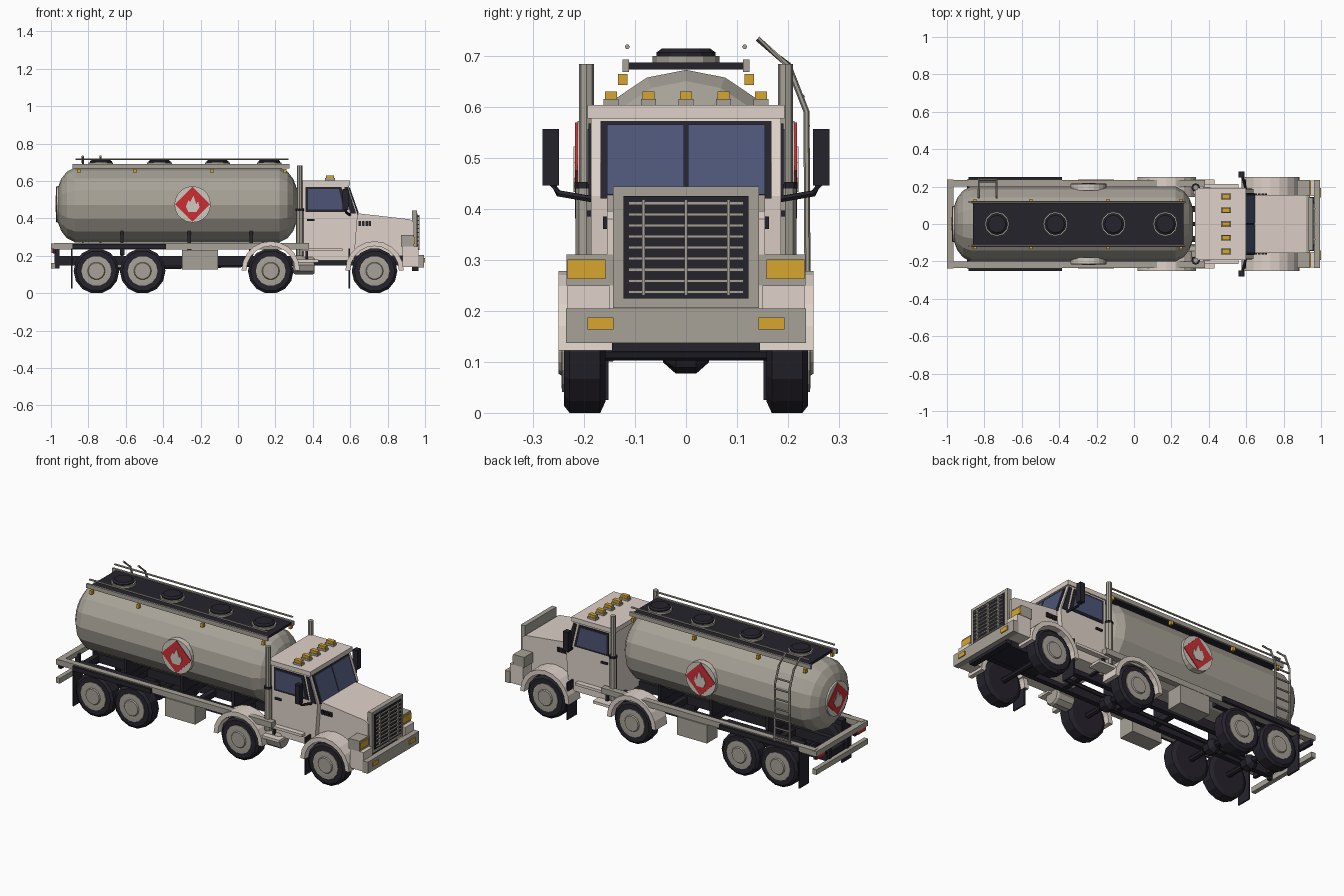
import bpy, bmesh
from math import sin, cos, pi
from mathutils import Vector


def material(name, r, g, b):
    m = bpy.data.materials.new(name)
    m.diffuse_color = [(c / 255) ** 2.2 for c in (r, g, b)] + [1]
    return m


CAB = material("cab_paint", 222, 209, 200)
GREY = material("warm_grey", 166, 161, 150)
DARK = material("dark", 42, 40, 48)
AMBER = material("amber", 214, 164, 50)
RED = material("red", 200, 50, 56)
GLASS = material("glass", 78, 86, 118)
PALE = material("sign_grey", 205, 200, 190)


def finish(name, bm, mat, mirror):
    bmesh.ops.recalc_face_normals(bm, faces=bm.faces)
    me = bpy.data.meshes.new(name)
    bm.to_mesh(me)
    bm.free()
    me.materials.append(mat)
    ob = bpy.data.objects.new(name, me)
    bpy.context.collection.objects.link(ob)
    if mirror:
        mod = ob.modifiers.new("mirror", "MIRROR")
        mod.use_axis = (False, True, False)
        mod.use_clip = False
        mod.use_mirror_merge = False
    return ob


def loft(name, rings, mat, mirror=False):
    """Skin equal-sized rings of points and cap both ends."""
    bm = bmesh.new()
    vs = [[bm.verts.new(p) for p in r] for r in rings]
    n = len(vs[0])
    for a, b in zip(vs, vs[1:]):
        for i in range(n):
            j = (i + 1) % n
            bm.faces.new((a[i], a[j], b[j], b[i]))
    bm.faces.new(vs[0])
    bm.faces.new(vs[-1])
    return finish(name, bm, mat, mirror)


def prism(name, pts, d0, d1, mat, mirror=False, axis="y"):
    """Extrude an outline: (x, z) along y, or (y, z) along x."""
    put = (lambda p, d: (p[0], d, p[1])) if axis == "y" else (lambda p, d: (d, p[0], p[1]))
    return loft(name, [[put(p, d) for p in pts] for d in (d0, d1)], mat, mirror)


def box(name, x0, x1, y0, y1, z0, z1, mat, mirror=False):
    return prism(name, [(x0, z0), (x1, z0), (x1, z1), (x0, z1)], y0, y1, mat, mirror)


def lathe(name, prof, c, axis, n, mat, mirror=False, phase=0.0):
    """Revolve (offset, radius) pairs about an axis through c."""
    rings = []
    for d, r in prof:
        ring = []
        for i in range(n):
            t = 2 * pi * i / n + phase
            u, v = r * cos(t), r * sin(t)
            o = {"x": (d, u, v), "y": (u, d, v), "z": (u, v, d)}[axis]
            ring.append(Vector(c) + Vector(o))
        rings.append(ring)
    return loft(name, rings, mat, mirror)


def tube(name, path, r, mat, mirror=False, n=6):
    """Round tube along a short path of points."""
    path = [Vector(p) for p in path]
    rings = []
    for i, p in enumerate(path):
        d = (path[min(i + 1, len(path) - 1)] - path[max(i - 1, 0)]).normalized()
        a = d.cross(Vector((0, 0, 1)) if abs(d.z) < 0.75 else Vector((1, 0, 0))).normalized()
        b = d.cross(a)
        rings.append([p + r * (a * cos(2 * pi * k / n) + b * sin(2 * pi * k / n)) for k in range(n)])
    return loft(name, rings, mat, mirror)


# wheels and axles
WH = 14
for x in (-0.757, -0.51, 0.175, 0.73):
    c = (x, 0, 0.119)
    ph = pi / WH + pi / 2
    lathe("tire", [(0.158, 0.1), (0.168, 0.122), (0.228, 0.122), (0.239, 0.108)], c, "y", WH, DARK, True, ph)
    lathe("wheel_rim", [(0.2, 0.08), (0.243, 0.08), (0.244, 0.062)], c, "y", WH, GREY, True, ph)
    lathe("wheel_hub", [(0.24, 0.05), (0.25, 0.043)], c, "y", WH, GREY, True, ph)
    lathe("axle", [(-0.17, 0.016), (0.17, 0.016)], c, "y", 8, DARK)
    if x < 0.5:
        lathe("differential", [(-0.045, 0.02), (-0.02, 0.042), (0.02, 0.042), (0.045, 0.02)], c, "y", 8, DARK)

# chassis
box("chassis_rail", -0.97, 0.96, 0.065, 0.095, 0.148, 0.2, DARK, True)
for x in (-0.95, -0.64, -0.2, 0.05, 0.4, 0.9):
    box("cross_member", x - 0.015, x + 0.015, -0.07, 0.07, 0.155, 0.19, DARK)
box("front_cross_member", 0.93, 0.965, -0.145, 0.145, 0.12, 0.15, DARK)
tube("drive_shaft", [(-0.75, 0, 0.13), (0.45, 0, 0.16)], 0.012, DARK)
box("engine_sump", 0.6, 0.9, -0.065, 0.065, 0.15, 0.22, DARK)

# side frame, rear bumper and mudguards
box("side_frame", -0.985, 0.38, 0.2, 0.235, 0.235, 0.268, GREY, True)
box("rear_frame", -1.0, -0.965, -0.237, 0.237, 0.237, 0.266, GREY)
box("rear_bumper", -1.0, -0.975, -0.237, 0.237, 0.132, 0.162, GREY)
box("bumper_bracket", -0.98, -0.955, 0.07, 0.09, 0.132, 0.25, DARK, True)
box("tail_light_panel", -0.99, -0.975, 0.13, 0.225, 0.212, 0.24, DARK, True)
box("tail_light", -0.997, -0.985, 0.15, 0.22, 0.215, 0.238, RED, True)
box("rear_mudguard", -0.885, -0.385, 0.16, 0.25, 0.236, 0.262, DARK, True)
for x in (-0.89, 0.595):
    box("mud_flap", x - 0.004, x + 0.004, 0.152, 0.238, 0.025, 0.24, DARK, True)
for x in (-0.62, -0.26, 0.07):
    box("tank_saddle", x - 0.009, x + 0.009, -0.145, 0.145, 0.2, 0.335, DARK)
    box("saddle_outrigger", x - 0.012, x + 0.012, -0.205, 0.205, 0.205, 0.24, DARK)
box("tool_box", -0.3, -0.108, 0.14, 0.237, 0.127, 0.232, GREY, True)

# tank
TZ = 0.472
lathe("tank", [(-0.966, 0.085), (-0.945, 0.14), (-0.915, 0.178), (-0.872, 0.2), (0.222, 0.2),
               (0.265, 0.178), (0.295, 0.14), (0.316, 0.085)], (0, 0, TZ), "x", 16, GREY)

# walkway, hatches and handrails on top
box("walkway", -0.86, 0.265, -0.115, 0.115, 0.673, 0.686, DARK)
box("walkway_beam", -0.885, 0.275, 0.112, 0.124, 0.668, 0.692, GREY, True)
tube("handrail", [(-0.87, 0.115, 0.717), (0.27, 0.115, 0.717)], 0.005, GREY, True)
for x in (-0.733, -0.42, -0.11, 0.167):
    lathe("hatch_base", [(0.68, 0.066), (0.699, 0.066)], (x, 0, 0), "z", 12, GREY)
    lathe("hatch", [(0.69, 0.058), (0.706, 0.058), (0.714, 0.047)], (x, 0, 0), "z", 12, DARK)
for x in (-0.85, -0.55, -0.14, 0.25):
    box("marker_light", x - 0.008, x + 0.008, 0.115, 0.133, 0.642, 0.664, AMBER, True)

# ladder on the left
for x in (-0.83, -0.735):
    tube("ladder_post", [(x, 0.14, 0.733), (x, 0.2, 0.682), (x, 0.236, 0.59), (x, 0.238, 0.25)], 0.006, GREY)
for i in range(7):
    z = 0.28 + i * 0.0565
    tube("ladder_rung", [(-0.83, 0.238 if z < 0.59 else 0.228, z), (-0.735, 0.238 if z < 0.59 else 0.228, z)], 0.005, GREY)

# hazard signs on both sides and the rear
FLAME = [(-0.022, -0.042), (0.02, -0.042), (0.037, -0.015), (0.03, 0.015), (0.02, 0.002),
         (0.005, 0.047), (-0.012, 0.012), (-0.022, 0.022), (-0.036, -0.012)]


def sign(cx, axis, steps, mirror):
    at = lambda pts: [(cx + a, TZ + 0.003 + b) for a, b in pts]
    disc = [(0.097 * cos(k * pi / 10), 0.097 * sin(k * pi / 10)) for k in range(20)]
    diamond = [(0.094, 0), (0, 0.094), (-0.094, 0), (0, -0.094)]
    parts = (("sign_disc", disc, PALE), ("sign_diamond", diamond, RED), ("sign_flame", FLAME, PALE))
    for (name, pts, mat), d in zip(parts, steps[1:]):
        prism(name, at(pts), steps[0], d, mat, mirror, axis)


sign(-0.243, "y", (0.18, 0.213, 0.217, 0.22), True)
sign(0, "x", (-0.945, -0.97, -0.973, -0.976), False)

# cab
prism("cab", [(0.345, 0.175), (0.62, 0.175), (0.64, 0.425), (0.585, 0.585), (0.345, 0.585)], -0.186, 0.186, CAB)
box("cab_roof", 0.325, 0.598, -0.193, 0.193, 0.577, 0.603, CAB)
prism("windshield_frame", [(0.62, 0.42), (0.645, 0.42), (0.592, 0.572), (0.57, 0.572)], -0.167, 0.167, DARK)
prism("windshield", [(0.62, 0.428), (0.646, 0.428), (0.598, 0.565), (0.57, 0.565)], 0.004, 0.155, GLASS, True)
prism("side_window_frame", [(0.362, 0.435), (0.585, 0.435), (0.553, 0.567), (0.362, 0.567)], 0.18, 0.19, DARK, True)
prism("side_window", [(0.375, 0.447), (0.565, 0.447), (0.54, 0.556), (0.375, 0.556)], 0.18, 0.193, GLASS, True)
prism("a_pillar_trim", [(0.6, 0.425), (0.632, 0.425), (0.587, 0.567), (0.568, 0.567)], 0.18, 0.191, DARK, True)
box("door_handle", 0.37, 0.41, 0.185, 0.195, 0.385, 0.396, DARK, True)
for i in range(-2, 3):
    y = i * 0.0735
    box("roof_light_base", 0.465, 0.518, y - 0.015, y + 0.015, 0.6, 0.615, GREY)
    box("roof_light", 0.47, 0.513, y - 0.012, y + 0.012, 0.615, 0.63, AMBER)

# mirrors
box("mirror", 0.56, 0.59, 0.249, 0.281, 0.445, 0.556, DARK, True)
tube("mirror_arm", [(0.6, 0.18, 0.418), (0.58, 0.25, 0.43), (0.575, 0.262, 0.45)], 0.007, DARK, True)

# hood, grille and bumper
prism("hood", [(0.6, 0.2), (0.6, 0.427), (0.64, 0.427), (0.92, 0.395), (0.94, 0.38), (0.94, 0.2)], -0.155, 0.155, CAB)
for i in range(4):
    box("hood_vent", 0.645 + i * 0.018, 0.658 + i * 0.018, 0.15, 0.163, 0.36, 0.385, DARK, True)
box("grille_frame", 0.93, 0.957, -0.143, 0.143, 0.205, 0.443, GREY)
box("grille_panel", 0.95, 0.961, -0.122, 0.122, 0.224, 0.425, DARK)
for i in range(9):
    z = 0.237 + i * 0.0217
    box("grille_bar", 0.958, 0.968, -0.113, 0.113, z - 0.003, z + 0.003, GREY)
for y in (-0.083, 0, 0.083):
    box("grille_post", 0.958, 0.971, y - 0.003, y + 0.003, 0.23, 0.418, GREY)
box("headlight_housing", 0.872, 0.942, 0.143, 0.234, 0.25, 0.31, GREY, True)
box("headlight", 0.93, 0.947, 0.158, 0.232, 0.262, 0.3, AMBER, True)
box("front_bumper", 0.962, 0.995, -0.235, 0.235, 0.137, 0.204, GREY)
box("bumper_light", 0.98, 1.0, 0.142, 0.193, 0.163, 0.187, AMBER, True)
box("bumper_wing", 0.88, 0.965, 0.15, 0.232, 0.14, 0.25, CAB, True)

# arched fenders over the front axles
for x in (0.175, 0.73):
    arc = [pi * k / 10 for k in range(11)]
    pts = [(x + 0.156 * cos(t), 0.122 + 0.156 * sin(t)) for t in arc]
    pts += [(x + 0.13 * cos(t), 0.122 + 0.13 * sin(t)) for t in reversed(arc)]
    prism("fender", pts, 0.145, 0.25, CAB, True)

# exhaust stacks, steps and fuel tank
lathe("exhaust_pipe", [(0.2, 0.015), (0.683, 0.015)], (0.33, 0.195, 0), "z", 8, GREY, True)
lathe("exhaust_muffler", [(0.2, 0.021), (0.44, 0.021)], (0.33, 0.195, 0), "z", 8, GREY, True)
lathe("exhaust_clamp", [(0.44, 0.023), (0.452, 0.023)], (0.33, 0.195, 0), "z", 8, DARK, True)
box("lower_step", 0.31, 0.43, 0.16, 0.238, 0.165, 0.18, CAB, True)
box("upper_step", 0.345, 0.56, 0.16, 0.215, 0.225, 0.24, CAB, True)
box("step_bracket", 0.36, 0.375, 0.09, 0.2, 0.165, 0.235, DARK, True)
lathe("fuel_tank", [(0.295, 0.045), (0.305, 0.052), (0.4, 0.052), (0.41, 0.045)], (0, -0.16, 0.15), "x", 10, GREY)
